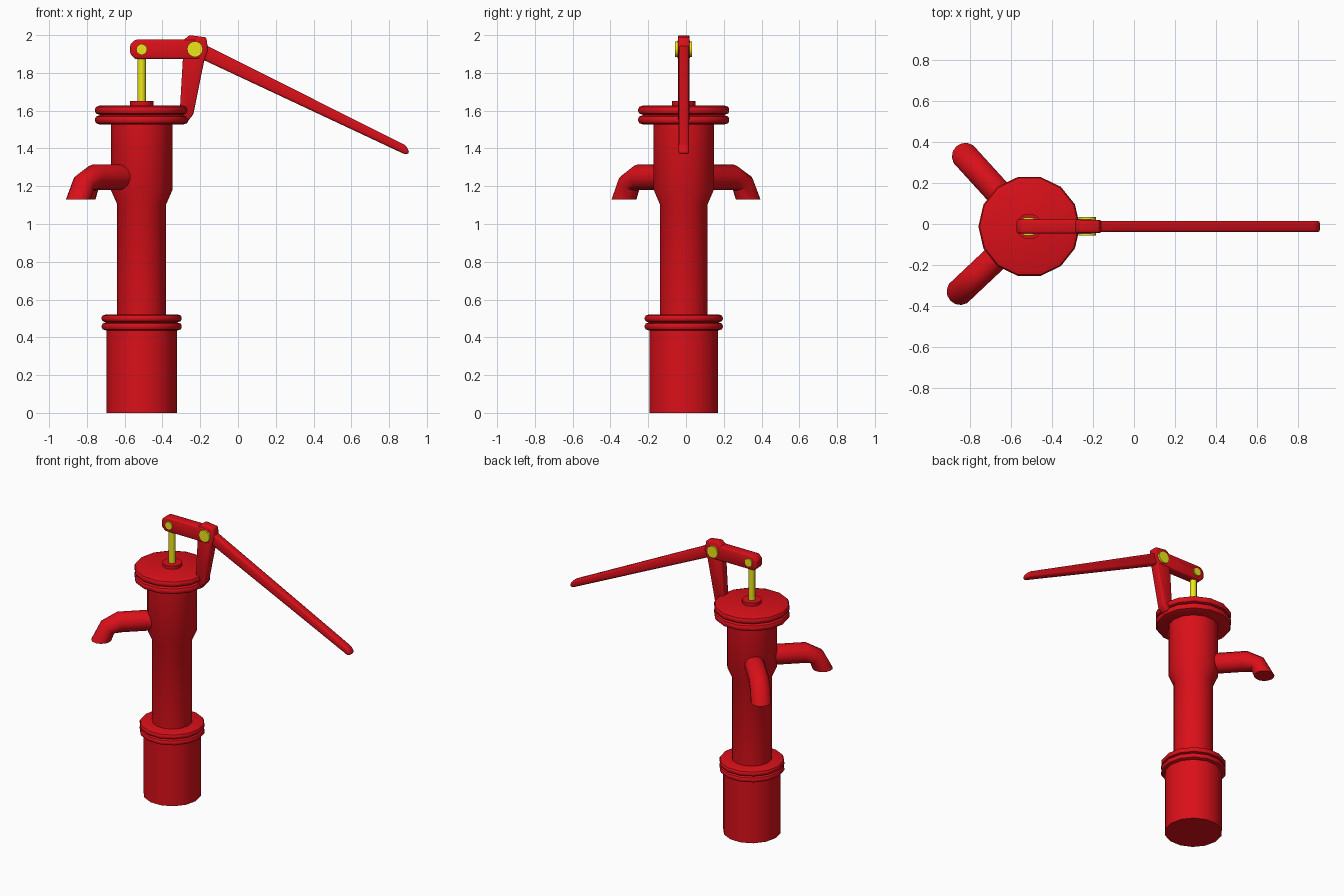
import bpy, bmesh
from math import sin, cos, pi, radians

if "Cube" in bpy.data.objects:
    bpy.data.objects.remove(bpy.data.objects["Cube"])

CX, CY, SIDES = -0.51, -0.012, 14


def material(name, col):
    m = bpy.data.materials.new(name)
    m.diffuse_color = col
    m.use_nodes = True
    m.node_tree.nodes["Principled BSDF"].inputs["Base Color"].default_value = m.diffuse_color
    return m


RED = material("red_paint", (0.70, 0.005, 0.01, 1))
YELLOW = material("yellow_metal", (0.85, 0.80, 0.01, 1))


def finish(name, bm, mat, bevel=0, angle=40):
    bmesh.ops.recalc_face_normals(bm, faces=bm.faces)
    if bevel:
        bmesh.ops.bevel(bm, geom=bm.edges[:], offset=bevel, segments=2,
                        profile=0.5, affect='EDGES', clamp_overlap=True)
    me = bpy.data.meshes.new(name)
    bm.to_mesh(me)
    bm.free()
    ob = bpy.data.objects.new(name, me)
    bpy.context.collection.objects.link(ob)
    me.materials.append(mat)
    bpy.ops.object.select_all(action='DESELECT')
    ob.select_set(True)
    bpy.context.view_layer.objects.active = ob
    bpy.ops.object.shade_smooth_by_angle(angle=radians(angle))
    return ob


def skin(name, rings, mat, bevel=0, angle=40):
    """Join rings of points into a capped tube."""
    bm = bmesh.new()
    vs = [[bm.verts.new(p) for p in r] for r in rings]
    n = len(vs[0])
    for a, b in zip(vs, vs[1:]):
        for i in range(n):
            j = (i + 1) % n
            bm.faces.new((a[i], a[j], b[j], b[i]))
    bm.faces.new(vs[0][::-1])
    bm.faces.new(vs[-1])
    return finish(name, bm, mat, bevel, angle)


def lathe(name, profile, mat=RED, n=SIDES):
    return skin(name, [[(CX + r * cos(2 * pi * i / n), CY + r * sin(2 * pi * i / n), z)
                        for i in range(n)] for r, z in profile], mat)


def plate(name, pts, half, bevel):
    """Front-view outline extruded along y."""
    return skin(name, [[(x, CY + s * half, z) for x, z in pts] for s in (-1, 1)],
                RED, bevel, 50)


def pin(name, x, z, r, half):
    skin(name, [[(x + r * cos(2 * pi * i / SIDES), CY + s * half, z + r * sin(2 * pi * i / SIDES))
                 for i in range(SIDES)] for s in (-1, 1)], YELLOW)


def flange(name, r, z0, h):
    b = h * 0.3
    lathe(name, [(r - h * .55, z0), (r - b * .4, z0 + b * .5), (r, z0 + h * .38),
                 (r, z0 + h * .62), (r - b * .4, z0 + h - b * .5), (r - h * .55, z0 + h)])


# Body: base, column with flared barrel, flanges, collar
lathe("base", [(0.187, 0), (0.187, 0.46)])
lathe("barrel", [(0.13, 0.45), (0.13, 1.105), (0.163, 1.18), (0.163, 1.56)])
for i in range(2):
    flange(f"base_flange_{i}", 0.212, 0.436 + 0.043 * i, 0.043)
    flange(f"top_flange_{i}", 0.247, 1.526 + 0.051 * i, 0.051)
lathe("rod_collar", [(0.063, 1.61), (0.063, 1.65)])
lathe("piston_rod", [(0.022, 1.62), (0.022, 1.92)], YELLOW, 10)

# Two spouts: cross-sections given as outer/inner (distance, z) pairs
SECTIONS = [((0.09, 1.315), (0.09, 1.18)), ((0.355, 1.315), (0.325, 1.18)),
            ((0.462, 1.255), (0.378, 1.178)), ((0.527, 1.13), (0.395, 1.13))]
for name, deg in (("spout_back", 132.3), ("spout_front", 223.3)):
    ca, sa = cos(radians(deg)), sin(radians(deg))
    rings = []
    for (d0, z0), (d1, z1) in SECTIONS:
        ring = []
        for i in range(SIDES):
            t = 2 * pi * i / SIDES
            k, w = (1 - cos(t)) / 2, 0.066 * sin(t)
            d = d0 + (d1 - d0) * k
            ring.append((CX + d * ca - w * sa, CY + d * sa + w * ca, z0 + (z1 - z0) * k))
        rings.append(ring)
    skin(name, rings, RED, 0, 48)

# Bracket standing on the top flange
plate("bracket", [(-0.262, 1.548), (-0.236, 1.582), (-0.18, 1.86), (-0.158, 1.92), (-0.168, 1.988),
                  (-0.258, 2.0), (-0.292, 1.97), (-0.292, 1.87), (-0.308, 1.60), (-0.30, 1.548)],
      0.031, 0.009)

# Rocker arm and long tapered handle
plate("rocker_arm", [(-0.2, 1.873), (-0.2, 1.976), (-0.545, 1.976), (-0.571, 1.95),
                     (-0.571, 1.90), (-0.545, 1.873)], 0.034, 0.01)
plate("handle", [(-0.22, 1.885), (-0.175, 1.865), (0.885, 1.368), (0.906, 1.372), (0.902, 1.395),
                 (0.885, 1.418), (-0.165, 1.944), (-0.22, 1.96)], 0.027, 0.012)

# Pivot pins
pin("rod_pin", CX, 1.924, 0.029, 0.043)
pin("pivot_pin", -0.228, 1.926, 0.042, 0.045)
